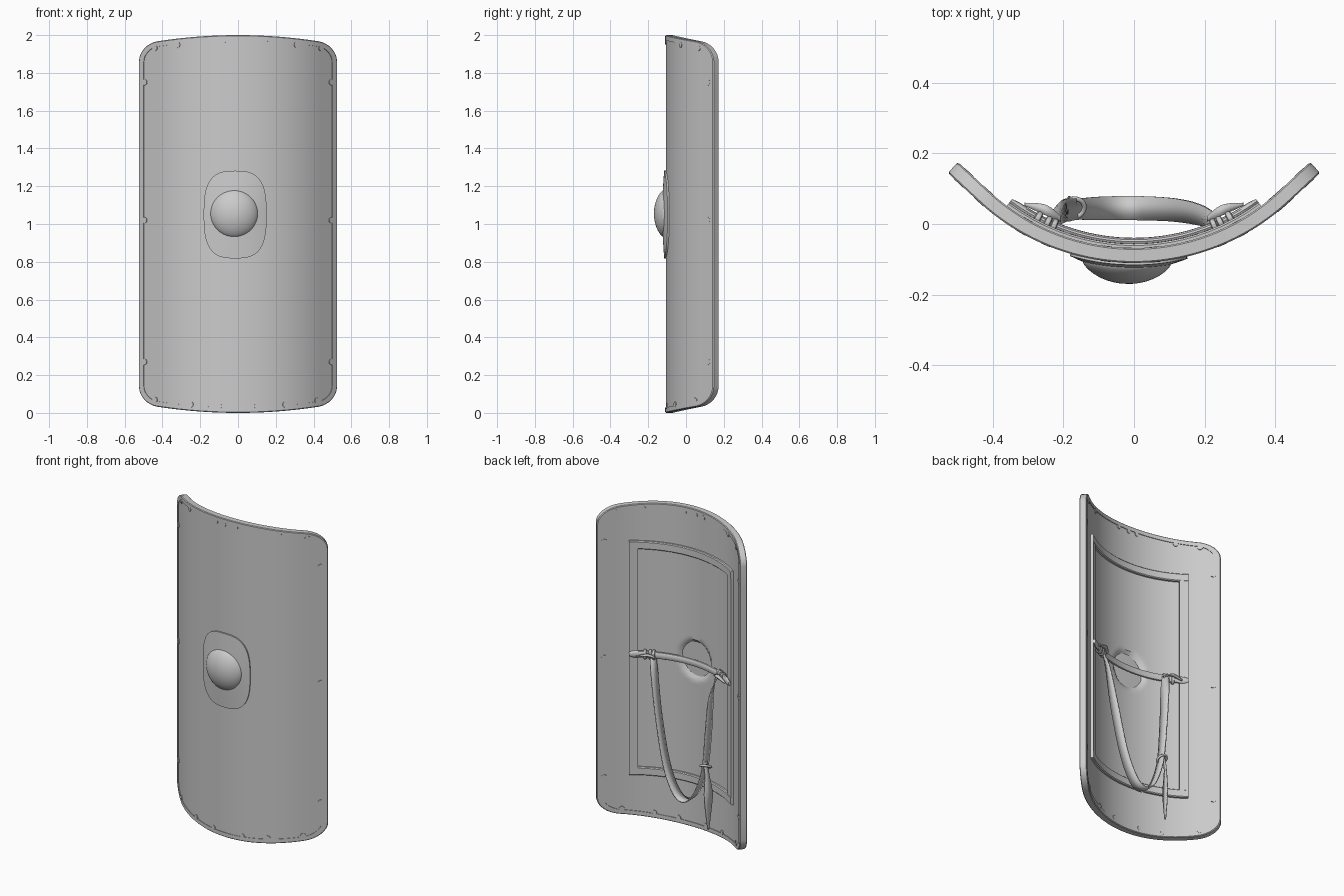
import bpy, math
from mathutils import Vector

if "Cube" in bpy.data.objects:
    bpy.data.objects.remove(bpy.data.objects["Cube"])

R, A, Y0, HW = 0.645, math.radians(43), -0.11, 0.527
T = 0.042  # rim thickness


def wrap(x, z, d):
    """Bend a flat point (x, z) round the shield curve, d = depth behind the front face."""
    a = min(A, math.asin(min(1, abs(x) / R)))
    s = 1 if x >= 0 else -1
    y = R * (1 - math.cos(a)) + (abs(x) - R * math.sin(a)) * math.tan(a)
    return (x - s * math.sin(a) * d, Y0 + y + math.cos(a) * d, z)


def half_height(x):
    c = min(1, max(0, (abs(x) - 0.43) / (HW - 0.43)))
    return 1 - 0.036 * (x / 0.45) ** 2 - 0.09 * (1 - math.sqrt(1 - c * c))


def dome(x, z):
    r = math.hypot(x + 0.02, z - 1.055) / 0.122
    return 0.047 * (1 - r * r) ** 0.75 if r < 1 else 0


def make(name, verts, faces, angle=35):
    me = bpy.data.meshes.new(name)
    me.from_pydata(verts, [], faces)
    ob = bpy.data.objects.new(name, me)
    bpy.context.collection.objects.link(ob)
    bpy.ops.object.select_all(action='DESELECT')
    ob.select_set(True)
    bpy.context.view_layer.objects.active = ob
    bpy.ops.object.mode_set(mode='EDIT')
    bpy.ops.mesh.select_all(action='SELECT')
    bpy.ops.mesh.normals_make_consistent(inside=False)
    bpy.ops.object.mode_set(mode='OBJECT')
    bpy.ops.object.shade_smooth_by_angle(angle=math.radians(angle))
    return ob


def loft(name, rings, loop=True, close=False, caps=True):
    """Skin a list of equal rings; loop joins each ring, close joins last ring to first."""
    n, m = len(rings[0]), len(rings)
    faces = []
    for i in range(m if close else m - 1):
        for j in range(n if loop else n - 1):
            k, l = (i + 1) % m, (j + 1) % n
            faces.append((i * n + j, i * n + l, k * n + l, k * n + j))
    if caps and loop and not close:
        faces += [tuple(range(n)), tuple(range((m - 1) * n, m * n))]
    return make(name, [p for r in rings for p in r], faces)


def slab(name, x0, x1, z0, z1, d0, d1, n=20):
    b = min(0.005, (d1 - d0) / 3)
    sec = [(z0, d0), (z1, d0), (z1, d1 - b), (z1 - b, d1), (z0 + b, d1), (z0, d1 - b)]
    return loft(name, [[wrap(x0 + (x1 - x0) * i / n, z, d) for z, d in sec] for i in range(n + 1)])


def smooth_path(pts, steps=8):
    """Catmull-Rom through points of any dimension."""
    p = [pts[0]] + pts + [pts[-1]]
    out = []
    for i in range(1, len(p) - 2):
        for k in range(steps):
            t = k / steps
            out.append([0.5 * (2 * b + (c - a) * t + (2 * a - 5 * b + 4 * c - d) * t * t
                               + (3 * b - a - 3 * c + d) * t ** 3)
                        for a, b, c, d in zip(*p[i - 1:i + 3])])
    return out + [list(pts[-1])]


def ribbon(name, pts, thick=0.007):
    """Strap along (x, y, z, width, twist) points."""
    rings = []
    for x, y, z, w, tw in smooth_path(pts):
        v = Vector((math.sin(tw), math.cos(tw), 0)) * w / 2
        c = Vector((x, y, z))
        rings.append([c - v, c + v])
    ob = loft(name, rings, loop=False)
    m = ob.modifiers.new("thickness", 'SOLIDIFY')
    m.thickness, m.offset = thick, 0
    return ob


# column positions, tighter round the corners
right = [0.43 * i / 24 for i in range(25)] + [0.43 + (HW - 0.43) * math.sin(math.pi / 2 * i / 8) for i in range(1, 9)]
cols = [-x for x in right[:0:-1]] + right

# curved board, dented forward behind the boss
rings = []
for x in cols:
    xs = x * 0.992
    h = half_height(x) - 0.008
    zs = [1 - h + 2 * h * i / 100 for i in range(101)]
    rings.append([wrap(xs, z, 0.003 - dome(xs, z)) for z in zs]
                 + [wrap(xs, z, 0.038 - dome(xs, z)) for z in reversed(zs)])
loft("board", rings)

# raised metal rim around the outline
outline = [(x, 1 + half_height(x)) for x in cols]
outline += [(HW, 1 + half_height(HW) * (1 - 2 * i / 12)) for i in range(1, 12)]
outline += [(x, 1 - half_height(x)) for x in reversed(cols)]
outline += [(-HW, 1 - half_height(HW) * (1 - 2 * i / 12)) for i in range(1, 12)]
rings = []
for i, (x, z) in enumerate(outline):
    p, q = outline[i - 1], outline[(i + 1) % len(outline)]
    t = Vector((q[0] - p[0], q[1] - p[1])).normalized()
    nx, nz = t.y, -t.x  # inward
    sec = [(0, 0.004), (0.004, 0), (0.028, 0), (0.028, T), (0.004, T), (0, T - 0.004)]
    rings.append([wrap(x + nx * w, z + nz * w, d) for w, d in sec])
loft("rim", rings, close=True)

# small rim clips
spots = [(s * 0.496, z) for s in (-1, 1) for z in (0.27, 1.02, 1.75)]
spots += [(x, 1 + half_height(x) - 0.033) for x in (-0.44, -0.32, -0.08, -0.02, 0.06, 0.31, 0.44)]
spots += [(x, 1 - half_height(x) + 0.033) for x in (-0.44, -0.25, -0.1, 0.1, 0.25, 0.42)]
for x, z in spots:
    ring = [(x + 0.013 * math.cos(k * math.pi / 6), z + 0.016 * math.sin(k * math.pi / 6)) for k in range(12)]
    loft("rim_clip", [[wrap(u, v, d) for u, v in ring] for d in (-0.001, T + 0.001)])

# boss: rounded plate with a dome
N = 64
rings = []
radii = [(0.122 * math.sin(math.pi / 2 * i / 14), 0) for i in range(1, 15)] + [(0.122, f) for f in (0.3, 0.6, 0.9, 1, 1)]
for k, (r, f) in enumerate(radii):
    ring = []
    for j in range(N):
        a = 2 * math.pi * j / N
        c, s = math.cos(a), math.sin(a)
        px = -0.015 + 0.165 * math.copysign(abs(c) ** 0.68, c)
        pz = 1.05 + 0.232 * math.copysign(abs(s) ** 0.68, s)
        cx, cz = -0.02 + r * c, 1.055 + r * s
        x, z = cx + (px - cx) * f, cz + (pz - cz) * f
        d = 0.01 if k == len(radii) - 1 else -0.013 + 0.007 * f
        ring.append(wrap(x, z, d - dome(x, z)))
    rings.append(ring)
loft("boss", rings)

# reinforcing frame on the back
FX, Z0, Z1 = 0.385, 0.28, 1.75
for z in (Z0, Z1 - 0.05):
    slab("frame_rail", -FX, FX, z, z + 0.05, 0.034, 0.054)
for s in (-1, 1):
    slab("frame_post", s * FX, s * (FX - 0.045), Z0 + 0.04, Z1 - 0.04, 0.034, 0.053, 4)

# curved grip bar
rings = []
for i in range(33):
    x = FX * (2 * i / 32 - 1)
    k = 0.6 if i in (0, 32) else 1
    rings.append([wrap(x, 1.045 + k * 0.022 * math.sin(a * math.pi / 6), 0.06 + k * 0.011 * math.cos(a * math.pi / 6))
                  for a in range(12)])
loft("grip_bar", rings)

# hanging carry strap, its tail and the buckle ring
ribbon("carry_strap", [(0.235, -0.005, 1.05, 0.03, 0.9), (0.21, 0.015, 0.95, 0.05, 0.3), (0.17, 0.03, 0.7, 0.062, 0),
                       (0.11, 0.04, 0.42, 0.066, 0), (0.04, 0.044, 0.26, 0.068, 0), (-0.03, 0.045, 0.22, 0.068, 0),
                       (-0.1, 0.044, 0.28, 0.066, 0), (-0.16, 0.042, 0.45, 0.06, 0), (-0.185, 0.04, 0.7, 0.065, 0),
                       (-0.2, 0.035, 0.92, 0.06, -0.2), (-0.225, 0.01, 1.05, 0.035, -0.8)])
ribbon("strap_tail", [(-0.168, 0.05, 0.5, 0.03, 0.2), (-0.185, 0.055, 0.42, 0.03, 0.4), (-0.19, 0.05, 0.3, 0.06, 0.3),
                      (-0.19, 0.05, 0.2, 0.045, 0.2), (-0.19, 0.05, 0.08, 0.008, 0.2)])
bpy.ops.mesh.primitive_torus_add(major_radius=0.03, minor_radius=0.007, major_segments=24, minor_segments=8,
                                 location=(-0.17, 0.045, 0.47), rotation=(0.5, 0.2, 0))
bpy.context.object.name = "buckle_ring"
bpy.ops.object.shade_smooth()

# lashings tying the strap to the bar, with loose ends
for s in (-1, 1):
    for x in (0.25, 0.27, 0.3):
        rings = []
        for i in range(17):
            a = 2 * math.pi * i / 16
            rings.append([wrap(s * (x + 0.009 * math.cos(b)),
                               1.045 + (0.026 + 0.006 * math.sin(b)) * math.sin(a),
                               0.06 + (0.015 + 0.006 * math.sin(b)) * math.cos(a))
                          for b in [math.pi * k / 4 for k in range(8)]])
        loft("lashing", rings[:-1], close=True)
    p = [wrap(s * x, z, d) for x, z, d in ((0.24, 1.04, 0.085), (0.29, 1.055, 0.09), (0.35, 1.035, 0.075))]
    ribbon("lashing_end", [(*p[0], 0.015, 0), (*p[1], 0.03, 0), (*p[2], 0.008, 0)])
